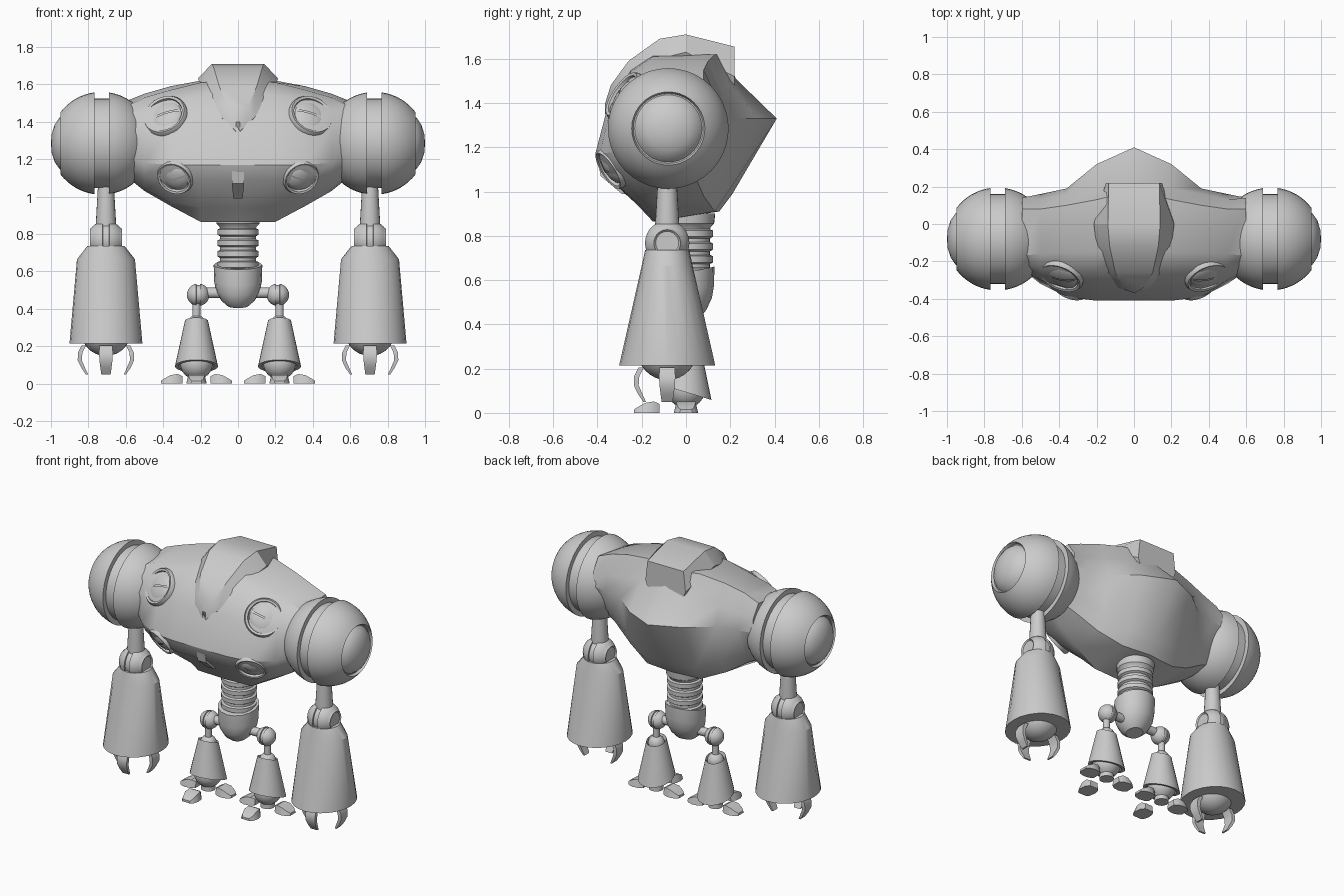
import bpy, bmesh
from math import pi, sin, cos, radians
from mathutils import Matrix, Vector

if "Cube" in bpy.data.objects:
    bpy.data.objects.remove(bpy.data.objects["Cube"])

FLIP = Matrix.Scale(-1, 4, (1, 0, 0))
T = Matrix.Translation


def loft(name, rings, matrix=Matrix(), closed=True, cap=True):
    """Skin a list of equal-length rings of points."""
    bm = bmesh.new()
    rows = [[bm.verts.new(matrix @ Vector(p)) for p in r] for r in rings]
    n = len(rows[0])
    for a, b in zip(rows, rows[1:]):
        for i in range(n if closed else n - 1):
            j = (i + 1) % n
            bm.faces.new((a[i], a[j], b[j], b[i]))
    if cap:
        bm.faces.new(rows[0])
        bm.faces.new(rows[-1])
    bmesh.ops.remove_doubles(bm, verts=bm.verts, dist=1e-5)
    bmesh.ops.recalc_face_normals(bm, faces=bm.faces)
    me = bpy.data.meshes.new(name)
    bm.to_mesh(me)
    bm.free()
    ob = bpy.data.objects.new(name, me)
    bpy.context.collection.objects.link(ob)
    return ob


def lathe(name, profile, matrix=Matrix(), seg=32, sweep=2 * pi, sx=1, sy=1, shear=0):
    """Turn (radius, height) points about local z; shear tilts the ends along y."""
    full = sweep > 6.2
    k = seg if full else seg + 1
    rings = [[(r * sx * cos(sweep * i / seg), r * sy * sin(sweep * i / seg),
               h + shear * r * sin(sweep * i / seg)) for i in range(k)] for r, h in profile]
    return loft(name, rings, matrix, full, full)


def arc(r, a0, a1, n, h=0):
    """Points on a circle, angles in degrees from the +axis pole."""
    return [(r * sin(radians(a0 + (a1 - a0) * i / n)), h + r * cos(radians(a0 + (a1 - a0) * i / n)))
            for i in range(n + 1)]


# Torso: side outlines (y, z) at half-width stations, mirrored across x
half = {
    0.0: [(-.15, 1.62), (.18, 1.62), (.225, 1.51), (.41, 1.33), (.21, .99), (.15, .91),
          (-.15, .865), (-.22, .94), (-.385, 1.09), (-.41, 1.17), (-.35, 1.40), (-.25, 1.56)],
    0.2: [(-.15, 1.61), (.13, 1.62), (.19, 1.50), (.32, 1.33), (.19, 1.0), (.13, .91),
          (-.14, .865), (-.21, .94), (-.38, 1.09), (-.41, 1.17), (-.35, 1.40), (-.25, 1.54)],
    0.36: [(-.15, 1.57), (.10, 1.59), (.16, 1.46), (.19, 1.33), (.13, 1.08), (.08, .98),
           (-.12, .95), (-.20, .97), (-.35, 1.09), (-.39, 1.17), (-.34, 1.38), (-.25, 1.51)],
    0.5: [(-.16, 1.53), (.08, 1.55), (.13, 1.43), (.16, 1.33), (.09, 1.15), (.04, 1.07),
          (-.10, 1.03), (-.17, 1.04), (-.28, 1.11), (-.32, 1.18), (-.30, 1.36), (-.24, 1.46)],
    0.6: [(-.17, 1.48), (.08, 1.51), (.14, 1.42), (.14, 1.33), (.07, 1.18), (.02, 1.12),
          (-.08, 1.11), (-.14, 1.12), (-.20, 1.16), (-.24, 1.22), (-.25, 1.34), (-.22, 1.43)],
}
stations = [-x for x in sorted(half, reverse=True) if x] + sorted(half)
loft("torso", [[(x, y, z) for y, z in half[abs(x)]] for x in stations])

# Crest: bevelled shield running over the top and down the forehead
crest = [(.22, .135, 1.655, .15, 1.52), (0, .14, 1.71, .215, 1.63), (-.12, .13, 1.69, .20, 1.60),
         (-.26, .10, 1.59, .15, 1.51), (-.34, .055, 1.48, .085, 1.42), (-.365, .01, 1.40, .012, 1.35)]
loft("head_crest", [[(-s, y, zs), (-t, y, zt), (t, y, zt), (s, y, zs),
                     (s * .8, y + .06 * (y < .2), zs - .08), (-s * .8, y + .06 * (y < .2), zs - .08)]
                    for y, t, zt, s, zs in crest])

# Keel below the face
loft("nose_keel", [[(-w, y, z), (w, y, z), (w, -.18, z), (-w, -.18, z)]
                   for y, z, w in [(-.405, 1.165, .03), (-.385, 1.07, .033), (-.29, .99, .025)]])

# Neck bellows and pelvis
neck = [(.12, .90), (.115, .855), (.10, .84)]
for i in range(4):
    z = .83 - i * .058
    neck += [(.096, z), (.11, z - .006), (.11, z - .034), (.096, z - .042)]
lathe("neck_bellows", neck + [(.09, .59)], T((0, .012, 0)))
lathe("pelvis", [(.055, .415), (.09, .445), (.118, .495), (.128, .55), (.13, .635)],
      T((0, .005, 0)), seg=16, sy=.95, shear=.2)


def eyes(name, pos, normal, r, tilt, m):
    """Raised socket with a domed eye split by a slit."""
    rot = Vector(normal).to_track_quat('Z', 'Y').to_matrix().to_4x4()
    base = m @ T(pos) @ rot @ Matrix.Rotation(radians(tilt), 4, 'Z')
    lathe(name + "_socket", [(r, -.07), (r, .008), (r * .93, .022), (r * .82, .018), (r * .78, -.01),
                             (0, -.012)], base)
    dome = [(r * .78 * cos(a * pi / 12), -.01 + .038 * sin(a * pi / 12)) for a in range(7)]
    for k in (0, 1):
        lathe(name + "_lid", dome, base @ Matrix.Rotation(pi * k, 4, 'Z') @ T((0, .004, 0)),
              seg=16, sweep=pi)


def box_strip(name, sections, m):
    """Finger-like part along local x: (x, z_low, z_high, half_width, thickness_x)."""
    loft(name, [[(x - t, -w, a), (x + t, -w, b), (x + t, w, b), (x - t, w, a)]
                for x, a, b, w, t in sections], m)


X_AXIS = Matrix.Rotation(pi / 2, 4, 'Y')
for side, m in (("right", Matrix()), ("left", FLIP)):
    # Eyes
    eyes(side + "_upper_eye", (.388, -.275, 1.43), (.33, -.77, .52), .122, -22, m)
    eyes(side + "_lower_eye", (.335, -.335, 1.105), (.3, -.78, -.5), .10, -14, m)

    # Shoulder ball: two shells, a groove and a recessed outer dome
    r = .275
    shell = arc(r, 37, 82.5, 8, .73)
    inner = arc(r, 98.5, 180, 12, .73)
    lathe(side + "_shoulder", [(0, 1.0), (.05, .996), (.10, .98), (.135, .956), (.152, .932), (.158, .932)]
          + shell + [(.24, shell[-1][1]), (.24, inner[0][1])] + inner,
          m @ T((0, -.08, 1.285)) @ X_AXIS, seg=40)

    # Arm
    arm = m @ T((.706, -.085, 0))
    lathe(side + "_upper_arm", [(.054, .74), (.054, .86), (.042, 1.07)], arm, seg=20)
    lathe(side + "_elbow", [(0, .078), (.052, .078), (.06, .086)] + arc(.102, 38, 80, 5)
          + [(.092, .016), (.092, -.016)] + arc(.102, 100, 142, 5)
          + [(.06, -.086), (.052, -.078), (0, -.078)], arm @ T((0, 0, .768)) @ X_AXIS, seg=28)
    loft(side + "_forearm", [[(rx * cos(2 * pi * i / 24), ry * sin(2 * pi * i / 24), z) for i in range(24)]
                             for z, rx, ry in [(.735, .1, .1), (.665, .155, .115), (.215, .195, .217)]], arm)
    lathe(side + "_wrist", arc(.135, 60, 180, 10, .283), arm)
    for i, a in enumerate((0, -pi / 2, pi)):
        box_strip(f"{side}_claw_{i}", [(.118, .205, .205, .034, .012), (.138, .165, .165, .037, .012),
                                       (.14, .125, .125, .035, .011), (.122, .085, .085, .03, .01),
                                       (.102, .05, .05, .025, .006)],
                  arm @ Matrix.Rotation(a, 4, 'Z'))

    # Hip and leg
    lathe(side + "_hip_axle", [(.028, .08), (.028, .20)],
          m @ T((0, 0, .485)) @ X_AXIS, seg=16)
    lathe(side + "_hip_ball", arc(.06, 0, 80, 6) + [(.052, .009), (.052, -.009)] + arc(.06, 100, 180, 6),
          m @ T((.213, 0, .475)) @ X_AXIS, seg=24)
    leg = m @ T((.222, 0, 0))
    lathe(side + "_leg_rod", [(.022, .32), (.022, .44)], leg, seg=16)
    lathe(side + "_knee_ball", arc(.052, 0, 180, 10, .315), leg, seg=20)
    lathe(side + "_shin", [(0, .26), (.05, .27), (.062, .335), (.115, .093), (.095, .093), (.05, .16), (0, .16)],
          leg, seg=24, shear=-.3)
    lathe(side + "_ankle", arc(.088, 0, 150, 10, .11) + [(.045, .005)], leg, seg=24)
    for i, a in enumerate((0, -pi / 2, pi)):
        reach = .045 if i == 1 else 0
        rows = [(.075, .032, .04), (.10, .05, .052), (.14, .055, .045), (.175, .045, .025), (.19, .03, .015)]
        loft(f"{side}_toe_{i}", [[(x + reach, -w, 0), (x + reach, -w * .8, h),
                                  (x + reach, w * .8, h), (x + reach, w, 0)] for x, w, h in rows],
             leg @ Matrix.Rotation(a, 4, 'Z'))

# Smooth shading with crisp edges
for ob in bpy.context.collection.objects:
    ob.select_set(True)
    bpy.context.view_layer.objects.active = ob
bpy.ops.object.shade_smooth_by_angle(angle=radians(32))
